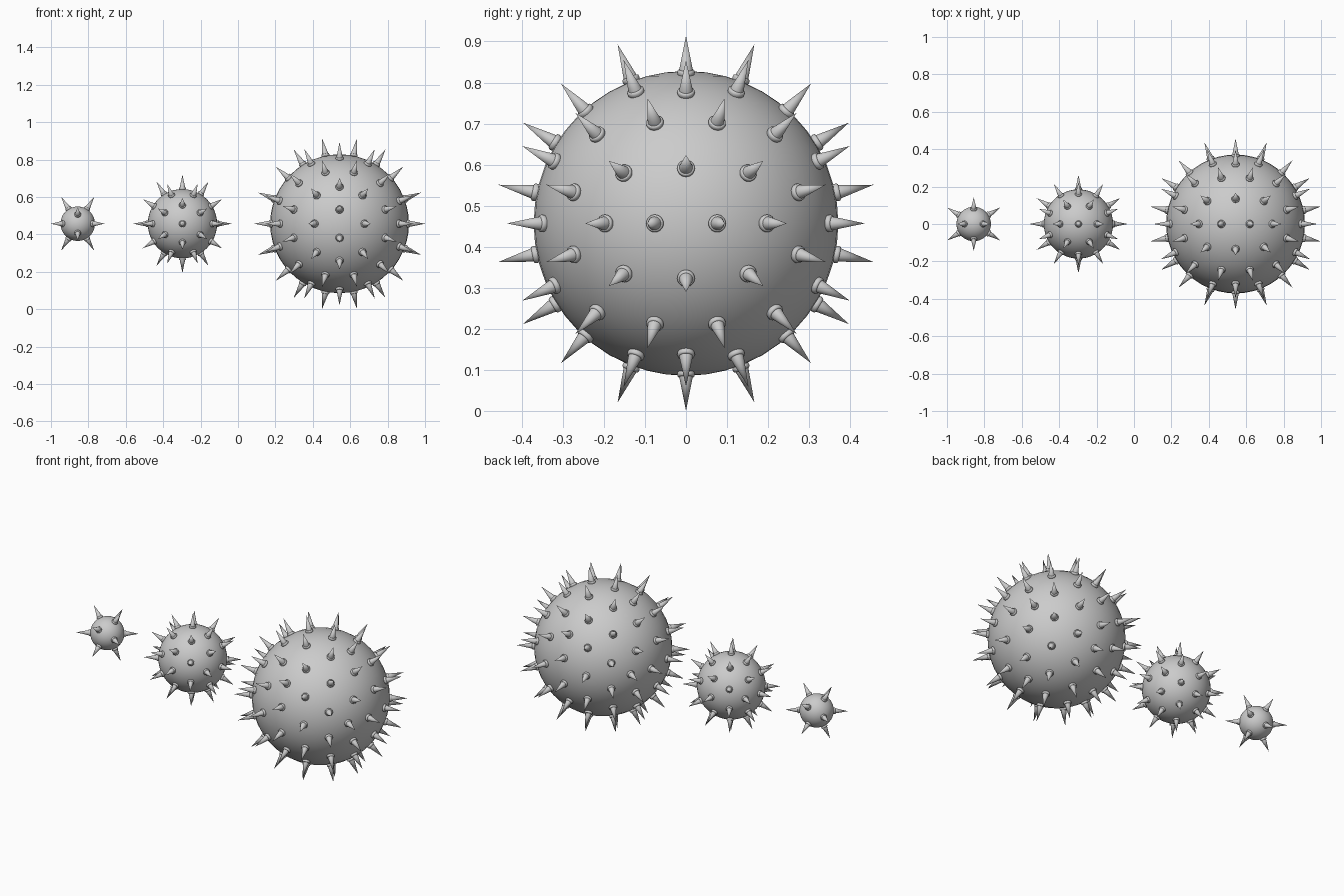
import bpy, bmesh, math
from mathutils import Vector

if "Cube" in bpy.data.objects:
    bpy.data.objects.remove(bpy.data.objects["Cube"])

PHI = (1 + 5 ** 0.5) / 2
SIDES = 20


def geodesic_directions(freq):
    """Unit directions of an icosahedron whose faces are split freq times."""
    corners = []
    for a in (-1, 1):
        for b in (-PHI, PHI):
            corners += [Vector((a, 0, b)), Vector((b, a, 0)), Vector((0, b, a))]
    near = lambda p, q: abs((p - q).length - 2) < 0.01
    found = {}
    n = len(corners)
    for i in range(n):
        for j in range(i + 1, n):
            for k in range(j + 1, n):
                p, q, r = corners[i], corners[j], corners[k]
                if not (near(p, q) and near(q, r) and near(p, r)):
                    continue
                for u in range(freq + 1):
                    for v in range(freq + 1 - u):
                        d = (p * u + q * v + r * (freq - u - v)).normalized()
                        found[tuple(round(c, 3) + 0.0 for c in d)] = d
    return list(found.values())


def finish(bm, name, location):
    bmesh.ops.recalc_face_normals(bm, faces=bm.faces)
    mesh = bpy.data.meshes.new(name)
    bm.to_mesh(mesh)
    bm.free()
    obj = bpy.data.objects.new(name, mesh)
    obj.location = location
    bpy.context.collection.objects.link(obj)
    bpy.ops.object.select_all(action='DESELECT')
    obj.select_set(True)
    bpy.context.view_layer.objects.active = obj
    bpy.ops.object.shade_smooth_by_angle(angle=math.radians(40))
    return obj


def add_spike(bm, direction, radius, length, width):
    """Lathe a rounded collar with a sharp cone along the given direction."""
    profile = [(0.019, -0.004), (0.021, 0.001), (0.0215, 0.005), (0.0205, 0.009),
               (0.018, 0.011), (0.0165, 0.011)]
    rot = direction.to_track_quat('Z', 'Y')
    rings = []
    for r, h in profile:
        rings.append([bm.verts.new(rot @ Vector((
            r * width * math.cos(2 * math.pi * i / SIDES),
            r * width * math.sin(2 * math.pi * i / SIDES),
            radius + h * width))) for i in range(SIDES)])
    tip = bm.verts.new(direction * (radius + length))
    for i in range(SIDES):
        j = (i + 1) % SIDES
        for low, high in zip(rings, rings[1:]):
            bm.faces.new((low[i], low[j], high[j], high[i]))
        bm.faces.new((rings[-1][i], rings[-1][j], tip))
    bm.faces.new(rings[0][::-1])


def spiked_ball(name, x, radius, freq, length, width):
    centre = (x, 0, 0.457)
    # Round body
    bm = bmesh.new()
    bmesh.ops.create_uvsphere(bm, u_segments=48, v_segments=24, radius=radius)
    finish(bm, name + "_body", centre)
    # Spikes spread evenly over the body
    bm = bmesh.new()
    for d in geodesic_directions(freq):
        add_spike(bm, d, radius, length, width)
    finish(bm, name + "_spikes", centre)


spiked_ball("small_ball", -0.857, 0.092, 1, 0.076, 0.83)
spiked_ball("medium_ball", -0.297, 0.185, 2, 0.078, 0.86)
spiked_ball("large_ball", 0.543, 0.371, 3, 0.0955, 1.0)
